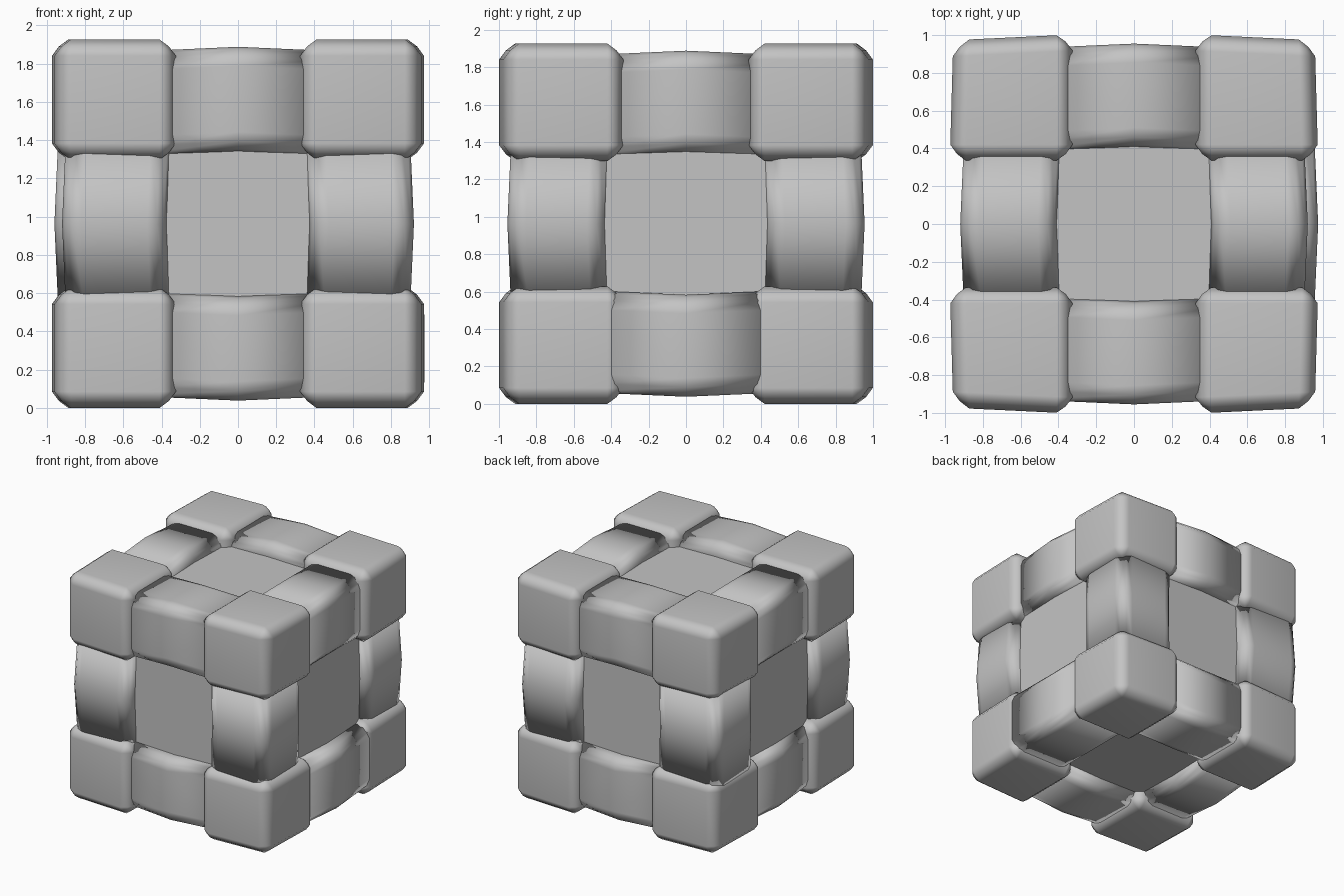
import bpy
import bmesh
from itertools import product
from mathutils import Vector

CENTRE = Vector((0, 0, 0.963))
INNER_BLOCK = (0.325, 0.335, 0.335)  # where corner blocks start on each axis
OUTER_BLOCK = (0.975, 1.003, 0.963)  # where corner blocks end
OUTER_BAR = (0.9, 0.935, 0.905)
CORE = (0.84, 0.85, 0.82)
NAMES = (("right", "left"), ("front", "back"), ("lower", "upper"))

cube = bpy.data.objects.get("Cube")
if cube:
    bpy.data.objects.remove(cube, do_unlink=True)

grey = bpy.data.materials.new("plain grey")
grey.use_nodes = True
colour = (0.55, 0.55, 0.55, 1)
grey.diffuse_color = colour
grey.node_tree.nodes["Principled BSDF"].inputs["Base Color"].default_value = colour


def finish(name, bm, smooth=True):
    """Turn a bmesh into an object with soft edges and flat main faces."""
    bmesh.ops.recalc_face_normals(bm, faces=bm.faces[:])
    for face in bm.faces:
        face.smooth = smooth
    mesh = bpy.data.meshes.new(name)
    bm.to_mesh(mesh)
    bm.free()
    mesh.materials.append(grey)
    obj = bpy.data.objects.new(name, mesh)
    obj.location = CENTRE
    bpy.context.scene.collection.objects.link(obj)
    if smooth:
        obj.modifiers.new("flat main faces", 'WEIGHTED_NORMAL')


def soften(bm, edges, offset, segments, profile):
    """Bevel edges once the face normals are known to point outward."""
    bm.normal_update()
    bmesh.ops.recalc_face_normals(bm, faces=bm.faces[:])
    bm.normal_update()
    bmesh.ops.bevel(bm, geom=edges, offset=offset, segments=segments,
                    profile=profile, affect='EDGES', clamp_overlap=True)


def corner_block(signs):
    bm = bmesh.new()
    bmesh.ops.create_cube(bm, size=2)
    for v in bm.verts:
        outer = [c > 0 for c in v.co]
        pos = [OUTER_BLOCK[k] if outer[k] else INNER_BLOCK[k] for k in range(3)]
        # outer walls lean in slightly towards the outside corner
        if outer[0] and outer[1]:
            pos[0] -= 0.018
            pos[1] -= 0.03
        v.co = [pos[k] * signs[k] for k in range(3)]
    soften(bm, bm.edges[:], 0.085, 2, 0.33)
    name = "_".join(NAMES[k][signs[k] > 0] for k in (2, 1, 0))
    finish(name + "_corner_block", bm)


def edge_bar(axis, i, j, inner_i, inner_j, si, sj):
    """Bar along one axis, bowed outward at its middle."""
    name = "_".join(NAMES[k][s > 0] for k, s in ((j, sj), (i, si))) + "_bar"
    extra = {"lower_left_bar": 0.055, "back_right_bar": 0.04}.get(name, 0)
    bm = bmesh.new()
    rings = []
    for t, bow in ((-0.45, 0), (0, 0.02), (0.45, 0)):
        ring = []
        for a, b in ((0, 0), (1, 0), (1, 1), (0, 1)):
            co = Vector()
            co[axis] = t
            co[i] = si * ((OUTER_BAR[i] + extra if a else inner_i) + bow)
            co[j] = sj * ((OUTER_BAR[j] if b else inner_j) + bow)
            ring.append(bm.verts.new(co))
        rings.append(ring)
    long_edges = []
    for r0, r1 in zip(rings, rings[1:]):
        for k in range(4):
            n = (k + 1) % 4
            bm.faces.new((r0[k], r0[n], r1[n], r1[k]))
        long_edges += [bm.edges.get((r0[k], r1[k])) for k in range(4)]
    bm.faces.new(rings[0])
    bm.faces.new(rings[-1])
    soften(bm, long_edges, 0.1, 3, 0.5)
    finish(name, bm)


# recessed core showing as the six middle panels
core = bmesh.new()
bmesh.ops.create_cube(core, size=2)
bmesh.ops.scale(core, vec=CORE, verts=core.verts[:])
finish("core", core, smooth=False)

# eight corner blocks
for signs in product((-1, 1), repeat=3):
    corner_block(signs)

# twelve bars between them: direction, cross axes, inner sides
for layout in ((0, 1, 2, 0.39, 0.36), (1, 0, 2, 0.39, 0.36), (2, 0, 1, 0.355, 0.41)):
    for si, sj in product((-1, 1), repeat=2):
        edge_bar(*layout, si, sj)
